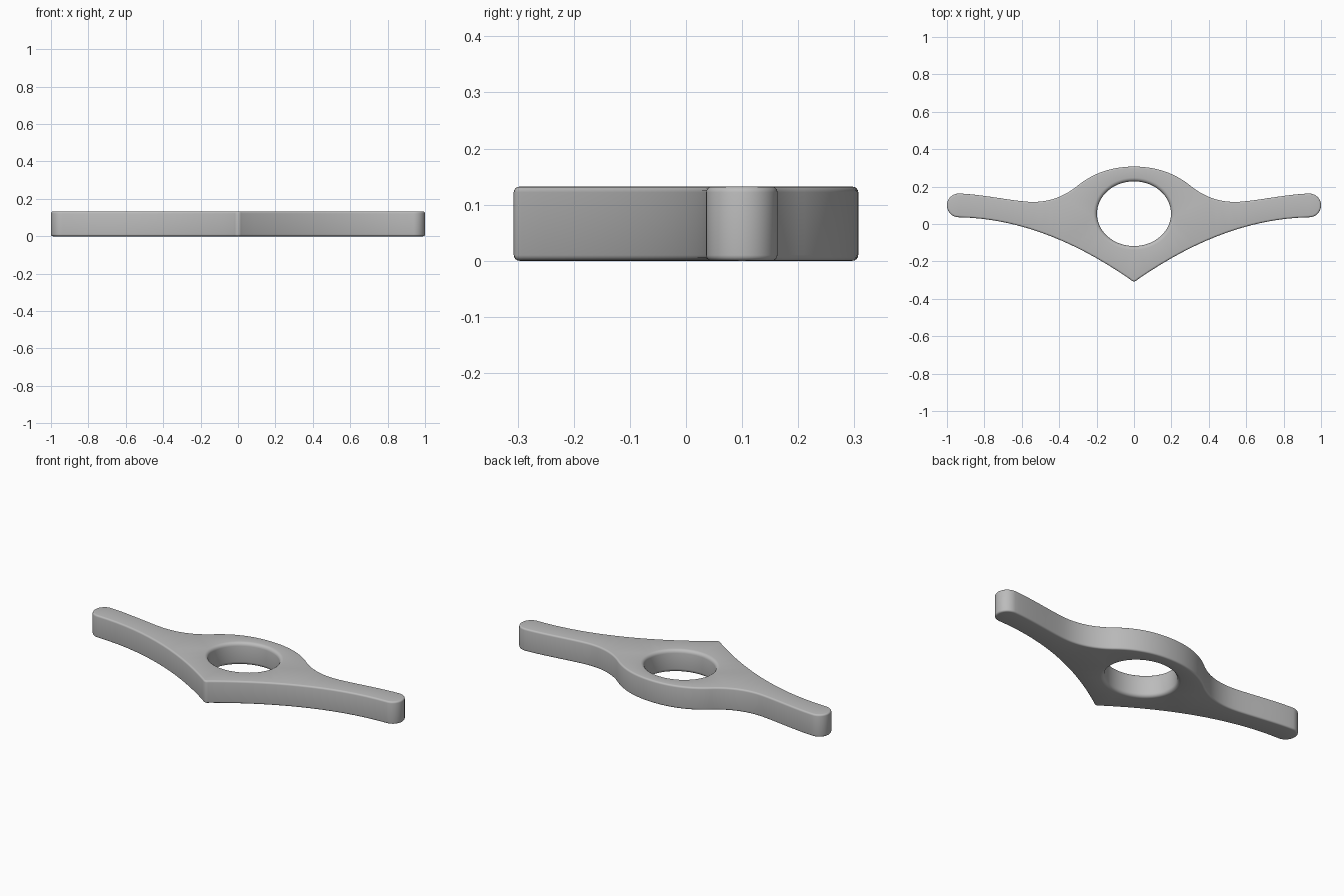
import bpy
import bmesh
from math import sin, cos, pi, radians
from mathutils import Vector
from mathutils.geometry import interpolate_bezier

HEIGHT = 0.132

cube = bpy.data.objects.get("Cube")
if cube:
    bpy.data.objects.remove(cube)

# Right-hand half of the outline: (start, handle, handle, end) per segment
segments = [
    ((0, -0.307), (0.012, -0.307), (0.015, -0.300), (0.025, -0.293)),       # nose
    ((0.025, -0.293), (0.32, -0.09), (0.62, 0.03), (0.937, 0.036)),         # front sweep
    ((0.937, 0.036), (0.972, 0.036), (1, 0.064), (1, 0.10)),                # arm end
    ((1, 0.10), (1, 0.135), (0.972, 0.163), (0.935, 0.163)),
    ((0.935, 0.163), (0.80, 0.158), (0.63, 0.118), (0.54, 0.118)),          # arm back
    ((0.54, 0.118), (0.45, 0.118), (0.375, 0.148), (0.31, 0.198)),          # shoulder
    ((0.31, 0.198), (0.23, 0.265), (0.13, 0.307), (0, 0.307)),              # crown
]
half = []
for seg in segments:
    steps = 5 if seg[0] == (0, -0.307) else 16
    half += interpolate_bezier(*[Vector(p) for p in seg], steps)[:-1]
half.append(Vector((0, 0.307)))
outline = half + [Vector((-p.x, p.y)) for p in reversed(half[1:-1])]

# Oval finger hole, run clockwise so that its inset goes into the material
hole = [Vector((0.198 * cos(a), 0.055 - 0.173 * sin(a)))
        for a in (2 * pi * i / 72 for i in range(72))]


def inset(points, distance):
    """Move a closed loop to the left of its direction of travel."""
    moved = []
    for i, p in enumerate(points):
        along = (points[(i + 1) % len(points)] - points[i - 1]).normalized()
        moved.append(p + Vector((-along.y, along.x)) * distance)
    return moved


def rounded_wall(bm, points, radius, steps=4):
    """Vertical wall with rounded rims; returns its bottom and top edges."""
    angles = [pi / 2 * i / steps for i in range(steps + 1)]
    levels = [(radius * (1 - sin(a)), radius * (1 - cos(a))) for a in angles]
    levels += [(d, HEIGHT - z) for d, z in reversed(levels)]
    rings = [[bm.verts.new((p.x, p.y, z)) for p in inset(points, d)]
             for d, z in levels]
    count = len(points)
    for low, high in zip(rings, rings[1:]):
        for i in range(count):
            j = (i + 1) % count
            bm.faces.new((low[i], low[j], high[j], high[i]))
    return [[bm.edges.get((ring[i - 1], ring[i])) for i in range(count)]
            for ring in (rings[0], rings[-1])]


# Plate: outer wall, hole wall, then the flat bottom and top between them
bm = bmesh.new()
outer = rounded_wall(bm, outline, 0.010)
inner = rounded_wall(bm, hole, 0.020)
for rim, bore, up in zip(outer, inner, (-1, 1)):
    bmesh.ops.triangle_fill(bm, edges=rim + bore, use_beauty=True,
                            normal=(0, 0, up))
bmesh.ops.recalc_face_normals(bm, faces=bm.faces)
mesh = bpy.data.meshes.new("winged_plate")
bm.to_mesh(mesh)
bm.free()
plate = bpy.data.objects.new("winged_plate", mesh)
bpy.context.collection.objects.link(plate)

# Single grey material
grey = bpy.data.materials.new("light_grey")
grey.use_nodes = True
colour = (0.5, 0.5, 0.5, 1)
grey.diffuse_color = colour
grey.node_tree.nodes["Principled BSDF"].inputs["Base Color"].default_value = colour
mesh.materials.append(grey)

# Smooth shading
bpy.ops.object.select_all(action="DESELECT")
plate.select_set(True)
bpy.context.view_layer.objects.active = plate
bpy.ops.object.shade_smooth_by_angle(angle=radians(35))
